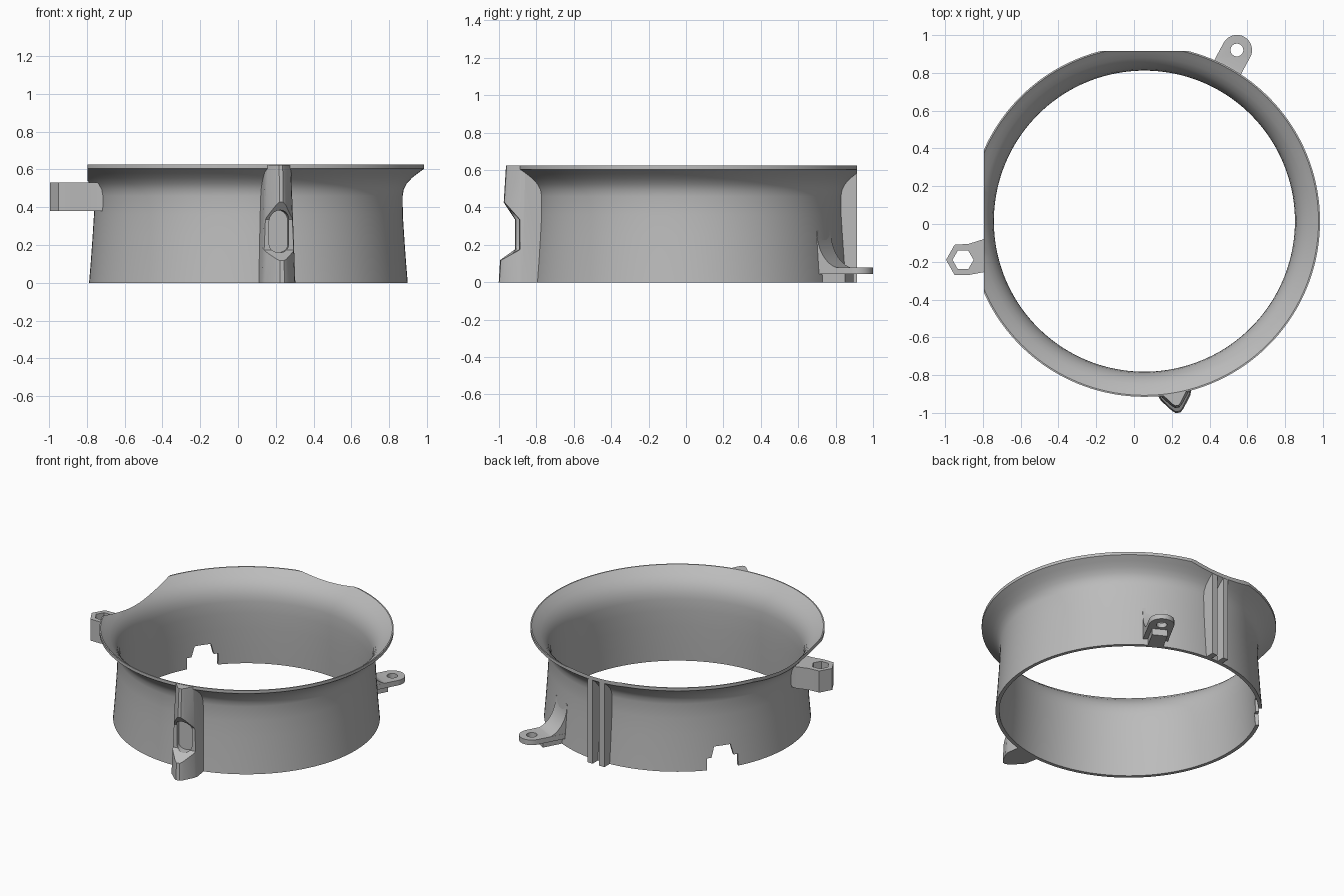
import bpy, bmesh, math
from mathutils import Matrix, Vector

cube = bpy.data.objects.get("Cube")
if cube:
    bpy.data.objects.remove(cube, do_unlink=True)

CENTRE = Vector((0.055, 0.015, 0))
grey = bpy.data.materials.new("light_grey_plastic")
grey.use_nodes = True
grey.diffuse_color = (0.5, 0.5, 0.5, 1)
grey.node_tree.nodes["Principled BSDF"].inputs["Base Color"].default_value = (0.5, 0.5, 0.5, 1)


def finish(name, bm):
    bmesh.ops.recalc_face_normals(bm, faces=bm.faces)
    mesh = bpy.data.meshes.new(name)
    bm.to_mesh(mesh)
    bm.free()
    mesh.materials.append(grey)
    ob = bpy.data.objects.new(name, mesh)
    bpy.context.collection.objects.link(ob)
    return ob


def lathe(name, profile, steps=144):
    """Turn a closed (radius, height) outline around the ring axis."""
    bm = bmesh.new()
    rows = []
    for i in range(steps):
        a = math.tau * i / steps
        rows.append([bm.verts.new(CENTRE + Vector((r * math.cos(a), r * math.sin(a), z)))
                     for r, z in profile])
    n = len(profile)
    for i in range(steps):
        p, q = rows[i], rows[(i + 1) % steps]
        for j in range(n):
            k = (j + 1) % n
            bm.faces.new((p[j], q[j], q[k], p[k]))
    return finish(name, bm)


def prism(name, outline, low, high, frame, end=None):
    """Extrude an outline along the frame's z; 'end' is the outline at the far end."""
    bm = bmesh.new()
    a = [bm.verts.new(frame @ Vector((x, y, low))) for x, y in outline]
    b = [bm.verts.new(frame @ Vector((x, y, high))) for x, y in (end or outline)]
    bm.faces.new(a)
    bm.faces.new(b)
    for i in range(len(a)):
        j = (i + 1) % len(a)
        bm.faces.new((a[i], a[j], b[j], b[i]))
    return finish(name, bm)


def upright(degrees):
    """x = outward, y = along the wall, z = up."""
    return Matrix.Translation(CENTRE) @ Matrix.Rotation(math.radians(degrees), 4, 'Z')


def sideways(degrees):
    """x = outward, y = up, extruded along the wall."""
    return upright(degrees) @ Matrix.Rotation(math.pi / 2, 4, 'X')


def outward(degrees):
    """x = along the wall, y = up, extruded outward."""
    return upright(degrees) @ Matrix(((0, 0, 1, 0), (1, 0, 0, 0), (0, 1, 0, 0), (0, 0, 0, 1)))


def rect(x0, x1, y0, y1):
    return [(x0, y0), (x1, y0), (x1, y1), (x0, y1)]


def arc(cx, cy, rx, ry, start, stop, steps):
    return [(cx + rx * math.cos(math.radians(start + (stop - start) * i / steps)),
             cy + ry * math.sin(math.radians(start + (stop - start) * i / steps)))
            for i in range(steps + 1)]


def combine(ob, tool, operation, keep=False):
    mod = ob.modifiers.new("combine", 'BOOLEAN')
    mod.operation, mod.solver, mod.object = operation, 'EXACT', tool
    bpy.context.view_layer.update()
    bpy.context.view_layer.objects.active = ob
    bpy.ops.object.modifier_apply(modifier=mod.name)
    if not keep:
        bpy.data.objects.remove(tool, do_unlink=True)


# Flared ring: outer wall going up, inner wall coming down
outer = [(0.843, 0), (0.833, 0.12), (0.824, 0.25), (0.817, 0.36), (0.816, 0.46), (0.822, 0.495),
         (0.838, 0.525), (0.865, 0.555), (0.897, 0.58), (0.93, 0.604), (0.93, 0.625)]
inner = [(0.922, 0.625), (0.895, 0.603), (0.865, 0.579), (0.838, 0.55), (0.818, 0.518),
         (0.804, 0.48), (0.798, 0.44), (0.797, 0.36), (0.802, 0.25), (0.81, 0.12), (0.819, 0)]
ring = lathe("flared_ring", outer + inner)
world = Matrix.Identity(4)
combine(ring, prism("left_flat", rect(-1.3, -0.795, -1, 1), -0.1, 1, world), 'DIFFERENCE')
combine(ring, prism("back_flat", rect(-1, 1, 0.915, 1.3), -0.1, 1, world), 'DIFFERENCE')

# Stepped notch in the lower edge
notch = [(-0.105, -0.1), (0.105, -0.1), (0.105, 0.08), (0.075, 0.08), (0.055, 0.155),
         (-0.055, 0.155), (-0.075, 0.08), (-0.105, 0.08)]
combine(ring, prism("notch_cutter", notch, 0.6, 1.1, outward(145)), 'DIFFERENCE')

# Bore cutter trims the attachments to the middle of the wall
margin = 0.008
bore = lathe("bore_cutter", [(0.3, 0.8), (0.3, -0.1), (inner[-1][0] + margin, -0.1)]
             + [(r + margin, z) for r, z in reversed(inner)] + [(0.96, 0.8)])
bore.hide_render = True

# Front wedge-shaped boss with a slot across it
FRONT = -80
foot = [(0.76, -0.093), (0.92, -0.09), (0.95, -0.08), (1.015, -0.03), (1.03, -0.012)]
foot += [(x, -y) for x, y in reversed(foot)]
head = [(x - max(0, x - 0.8) * 0.17, y * 0.78) for x, y in foot]
boss = prism("front_boss", foot, 0, 0.623, upright(FRONT), head)
slot = [(1.1, 0.07), (0.93, 0.175), (0.93, 0.335), (1.1, 0.55)]
combine(boss, prism("slot_cutter", slot, -0.2, 0.2, sideways(FRONT)), 'DIFFERENCE')
capsule = arc(0, 0.33, 0.052, 0.055, 0, 180, 10) + arc(0, 0.2, 0.052, 0.04, 180, 360, 10)
combine(boss, prism("pocket_cutter", capsule, 0.9, 1.1, outward(FRONT)), 'DIFFERENCE')

# Pair of rails at the back
rails = []
for side, label in ((-1, "left"), (1, "right")):
    rails.append(prism(label + "_back_rail", rect(0.78, 0.899, side * 0.045 - 0.02, side * 0.045 + 0.02),
                       0, 0.615, upright(90)))

# Round screw tab with a curved gusset and a block below
TAB = 61.6
tab = prism("screw_tab", [(0.78, -0.08)] + arc(1.03, 0, 0.08, 0.08, -90, 90, 20) + [(0.78, 0.08)],
            0.045, 0.08, upright(TAB))
gusset = prism("gusset", [(0.78, 0.06), (0.78, 0.28)] + arc(0.97, 0.28, 0.15, 0.205, 180, 270, 12)
               + [(0.97, 0.06)], -0.079, 0.079, sideways(TAB))
combine(tab, gusset, 'UNION')
combine(tab, prism("tab_block", rect(0.78, 0.975, -0.05, 0.05), 0, 0.06, upright(TAB)), 'UNION')
combine(tab, prism("screw_hole", arc(1.03, 0, 0.034, 0.034, 0, 345, 23), -0.1, 0.2, upright(TAB)),
        'DIFFERENCE')

# Hexagonal nut lug on the right side
lug_at = Matrix.Translation((-0.905, -0.19, 0))
lug = prism("nut_lug", [(-0.09, 0), (-0.045, 0.08), (0.03, 0.085), (0.11, 0.11), (0.2, 0.11),
                        (0.2, -0.065), (0.11, -0.065), (0.03, -0.08), (-0.045, -0.08)],
            0.38, 0.53, lug_at)
combine(lug, prism("nut_hole", arc(0, 0, 0.056, 0.056, 0, 300, 5), 0.2, 0.7, lug_at), 'DIFFERENCE')

for part in [boss, tab, lug] + rails:
    combine(part, bore, 'DIFFERENCE', keep=True)
bpy.data.objects.remove(bore, do_unlink=True)

# Smooth the curved walls, keep the edges sharp
bpy.ops.object.select_all(action='DESELECT')
for part in [ring, boss, tab, lug] + rails:
    part.select_set(True)
bpy.context.view_layer.objects.active = ring
bpy.ops.object.shade_smooth_by_angle(angle=math.radians(30))
